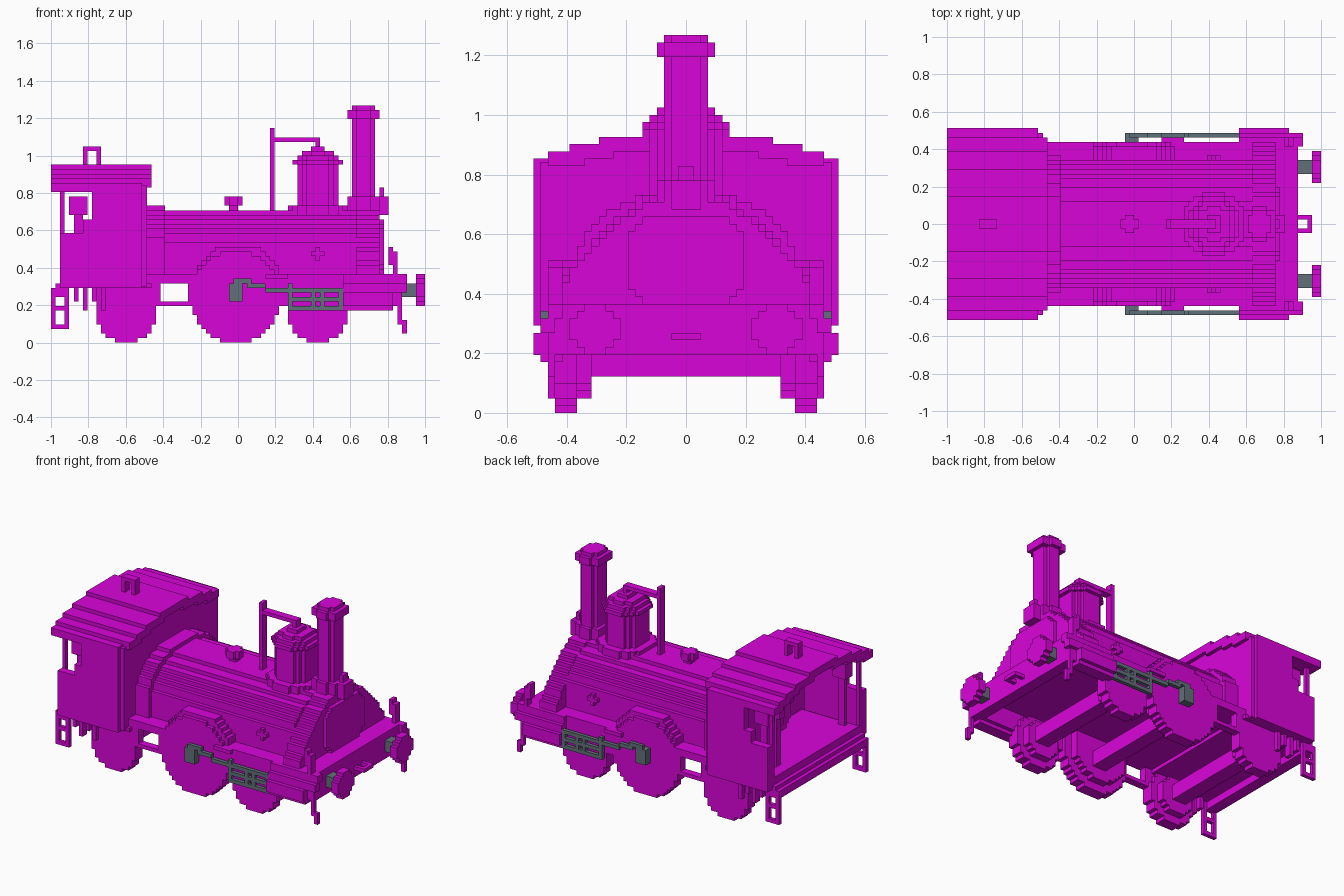
import bpy, bmesh, math

if "Cube" in bpy.data.objects:
    bpy.data.objects.remove(bpy.data.objects["Cube"], do_unlink=True)

V = 2 / 82  # block size of the grid

# Shared heights
SILL, DECK, BARREL_TOP, EAVE = .3, .37, .71, .83
RAIL, WINDOW_SILL, AXLE_LOW = .2, .58, .12

# Shared spans from the middle outward
FRAME, TREAD, FLANGE = (.4, .44), (.37, .44), (.32, .37)
CAB_SKIN, EDGE, MOTION = (.46, .512), (.44, .47), (.463, .49)
GUARD, COVER, SPLASHER = (.44, .49), (.42, .46), (.32, .42)


def snap(a):
    return round(a / V) * V


def material(name, rgb):
    m = bpy.data.materials.new(name)
    m.use_nodes = True
    m.diffuse_color = (*rgb, 1)
    m.node_tree.nodes["Principled BSDF"].inputs["Base Color"].default_value = (*rgb, 1)
    return m


MAGENTA = material("magenta", (.7, .0015, .7))
GREY = material("slate grey", (.12, .16, .19))


def stack(name, axis, centre, base, levels, lo, hi, mat=MAGENTA):
    """Stepped outline (half width, top) extruded along an axis."""
    right, v = [], base
    for half, top in levels:
        right += [(half, v), (half, top)]
        v = top
    outline = [(centre + h, v) for h, v in right]
    outline += [(centre - h, v) for h, v in reversed(right)]
    put = {"x": lambda u, v, w: (w, u, v),
           "y": lambda u, v, w: (u, w, v),
           "z": lambda u, v, w: (u, v, w)}[axis]
    lo, hi = snap(lo), snap(hi)
    bm = bmesh.new()
    face = bm.faces.new([bm.verts.new(put(u, v, lo)) for u, v in outline])
    moved = bmesh.ops.extrude_face_region(bm, geom=[face])["geom"]
    bmesh.ops.translate(bm, verts=[g for g in moved if isinstance(g, bmesh.types.BMVert)],
                        vec=put(0, 0, hi - lo))
    bmesh.ops.recalc_face_normals(bm, faces=bm.faces)
    mesh = bpy.data.meshes.new(name)
    bm.to_mesh(mesh)
    bm.free()
    mesh.materials.append(mat)
    bpy.context.collection.objects.link(bpy.data.objects.new(name, mesh))


def rows(base, top, rule, centre=0):
    """One level per block row; the rule gives the half width at a height."""
    levels = []
    for i in range(round((top - base) / V)):
        half = abs(snap(centre + rule(base + (i + .5) * V)) - centre)
        if levels and abs(levels[-1][0] - half) < V / 9:
            levels.pop()
        levels.append((half, base + (i + 1) * V))
    return levels


def disc(name, axis, u, v, radius, lo, hi):
    """Round shape of block rows; its centre may lie between blocks."""
    u, v = (snap(c * 2) / 2 for c in (u, v))
    odd = round(v * 2 / V) % 2
    r = (max(1, round(radius / V - odd / 2)) + odd / 2) * V
    levels = rows(v - r, v + r, lambda z: math.sqrt(r * r - (z - v) ** 2), u)
    stack(name, axis, u, v - r, levels, lo, hi)


def box(name, x0, x1, span, z0, z1, mat=MAGENTA):
    x0, x1, y0, y1 = map(snap, (x0, x1, *span))
    stack(name, "z", (x0 + x1) / 2, y0, [((x1 - x0) / 2, y1)], z0, z1, mat)


def middle(name, x0, x1, half, z0, z1):
    box(name, x0, x1, (-half, half), z0, z1)


def sides(span):
    return span, (-span[1], -span[0])


def pair(name, x0, x1, span, z0, z1, mat=MAGENTA):
    for side in sides(span):
        box(name, x0, x1, side, snap(z0), snap(z1), mat)


def pile(name, x, base, *layers):
    """Round layers (radius, top) set on each other."""
    for radius, top in layers:
        disc(name, "z", x, 0, radius, base, top)
        base = top


# Floor, beams and axles
middle("floor", -.95, EAVE, .44, .32, DECK)
middle("cab_floor", -.97, -.47, .46, SILL, .32)
middle("rear_beam", -1, -.93, .46, SILL - 2 * V, SILL)
middle("front_beam", .81, .87, .46, RAIL, DECK)

# Boiler with its rear band
deck = snap(DECK)


def barrel(z):
    t = max(0, z - .49) / .22
    return .34 * math.sqrt(1 - t * t)


hoops = rows(deck, BARREL_TOP, barrel)
stack("boiler", "x", 0, deck, hoops, -.4, .64)
stack("boiler_band", "x", 0, deck, [(h + V, t + V) for h, t in hoops], -.49, -.4)

# Flared smokebox with a round-cornered door
flare = rows(deck, BARREL_TOP, lambda z: .44 * (1 - ((z - deck) / .43) ** 1.5))
stack("smokebox", "x", 0, deck, flare, .63, .756)
door_half = 6 * V
door = rows(deck, deck + 2 * door_half,
            lambda z: .2 * (1 - ((z - deck) / door_half - 1) ** 4) ** .25)
stack("smokebox_door", "x", 0, deck, door, .756, .78)

# Chimney and the lamp in front of it
pile("chimney", .67, BARREL_TOP - V, (.1, .79), (.07, 1.2), (.1, 1.245), (.07, 1.27))
middle("lamp", .74, .8, .05, BARREL_TOP - V, .79)
middle("lamp_top", .76, .785, V, .79, EAVE)

# Steam dome
pile("dome", .427, BARREL_TOP - V, (.165, .735), (.12, .95), (.145, .98),
     (.12, 1), (.1, 1.03), (.04, 1.05))

# Whistle pole with arm, and the safety valve
middle("whistle_pole", .17, .17 + V, V, BARREL_TOP - V, 1.15)
middle("whistle_arm", .17 + V, .44, V, 1.1 - V, 1.1)
middle("whistle_drop", .44 - V, .44, V, 1.05, 1.1 - V)
pile("safety_valve", -V, BARREL_TOP - V, (V, .735), (2 * V, .785))

# Cab roof as a stepped shell, with its loop
eave = snap(EAVE)
roof = rows(eave, eave + 5 * V, lambda z: .512 * (1 - ((z - eave) / V / 5 - .1) ** 1.6))
roof_front = -.463
for (half, top), (inner, _) in zip(roof, roof[1:]):
    front = roof_front if half < .5 else roof_front - 2 * V
    pair("roof_step", -1, front, (inner - 2 * V, half), top - 2 * V, top)
pair("roof_corner", roof_front - 2 * V, roof_front, (.39, .47), eave, eave + V)
crown, ridge = roof[-1]
middle("roof_crown", -1, roof_front, crown, ridge - 2 * V, ridge)
for x in (-.83, -.765):
    middle("roof_loop_post", x, x + V, V, ridge, 1.05)
middle("roof_loop_top", -.83, -.74, V, 1.05 - V, 1.05)

# Cab front wall, backhead and hand brake
stack("cab_front", "x", 0, SILL, [(h - V, t - V / 2) for h, t in roof], -.54, -.49)
disc("backhead", "x", 0, .52, .22, -.62, -.54)
middle("fire_door", -.66, -.62, .07, .44, .54)
box("brake_column", -.88, EAVE * -1, (.27, .32), SILL, .7)
disc("brake_wheel", "y", -.866, .732, 2 * V, .27, .32)

# Cab sides, cut low behind for the doorway
pair("cab_side", -.78, -.51, CAB_SKIN, SILL, EAVE)
pair("cab_side_low", -.95, -.78, CAB_SKIN, SILL, WINDOW_SILL)
pair("cab_ledge", -.83, -.78, CAB_SKIN, WINDOW_SILL, .66)
pair("cab_post", -.95, -.92, EDGE, SILL, EAVE)
pair("seat_back", -.9, -.81, TREAD, .69, .78)
pair("seat_leg", -.88, -.83, (.39, .42), SILL, .69)

# Rear steps and spring hangers
for x in (-1, -.93):
    pair("rear_step_rail", x, x + V, EDGE, .08, SILL)
for z in (.08, .17, .265):
    pair("rear_step_tread", -1, -.91, EDGE, z, z + V)
for i in range(4):
    x = -.88 + i * 2 * V
    pair("spring_hanger", x, x + V, COVER, .17 if i % 2 else .22, SILL + V)

# Frame plate with an opening
pair("frame_rear", -.76, -.41, FRAME, RAIL, DECK - V)
pair("frame_front", -.27, EAVE, FRAME, RAIL, DECK - V)
pair("frame_tie", -.41, -.27, FRAME, RAIL, RAIL + V)

# Wheels with inner flange and axle
for x, r in ((-.598, .159), (-.012, .244), (.427, .159)):
    middle("axle", x - 2 * V, x + 2 * V, .34, AXLE_LOW, AXLE_LOW + 4 * V)
    for flange, tread in zip(sides(FLANGE), sides(TREAD)):
        disc("wheel_flange", "y", x, r, r - 2 * V, *flange)
        disc("wheel", "y", x, r, r, *tread)

# Splashers and fittings over the wheels
arc = rows(deck, deck + 6 * V, lambda z: math.sqrt(.0625 - (z - .28) ** 2))
for side in sides(SPLASHER):
    stack("splasher", "y", 0, deck, arc, *side)
pair("oiler_post", .415, .44, (.29, .37), .44, .51)
pair("oiler_arm", .39, .465, (.29, .37), .465, .49)
pair("step_board", .15, .27, COVER, DECK - V, DECK)

# Stepped cover beside the cylinder
for outer, z0, z1 in ((.49, .17, RAIL), (.512, RAIL, .27), (.49, .27, .32), (.46, .32, DECK)):
    pair("cylinder_cover", .56, EAVE, (.42, outer), z0, z1)

# Slide bars, crank and driving rod
for z in (.17, .22, .27):
    pair("slide_bar", .27, .56, MOTION, z, z + V, GREY)
for x in (.27, .39, .44, .53):
    pair("slide_post", x, x + V, MOTION, .19, .27, GREY)
pair("crosshead", .26, .3, MOTION, .24, .32, GREY)
pair("crank", -.05, .02, GUARD, .22, .32, GREY)
for x, length, z in ((-.02, .1, .32), (.05, .1, .295), (.15, .12, .27)):
    pair("driving_rod", x, x + length, MOTION, z, z + V, GREY)

# Buffers, front posts, rail guards and coupling
pair("buffer_shaft", .87, .95, (.27, .34), .245, .32, GREY)
for y in (-.305, .305):
    disc("buffer_pad", "x", y, .28, .085, .95, 1)
pair("post_top", .805, EAVE, COVER, .42, .51)
pair("post_foot", EAVE, EAVE + V, COVER, DECK, .49)
pair("guard_bracket", EAVE, .9, GUARD, .27, .32)
pair("guard_head", .85, .9, COVER, .32, DECK)
pair("guard_arm", .86, .88, EDGE, .1, .27)
pair("guard_tip", .88, .9, EDGE, .05, AXLE_LOW)
pair("coupling_side", .87, .95, (V, 2 * V), .245, .27)
middle("coupling_end", .95 - V, .95, V, .245, .27)
